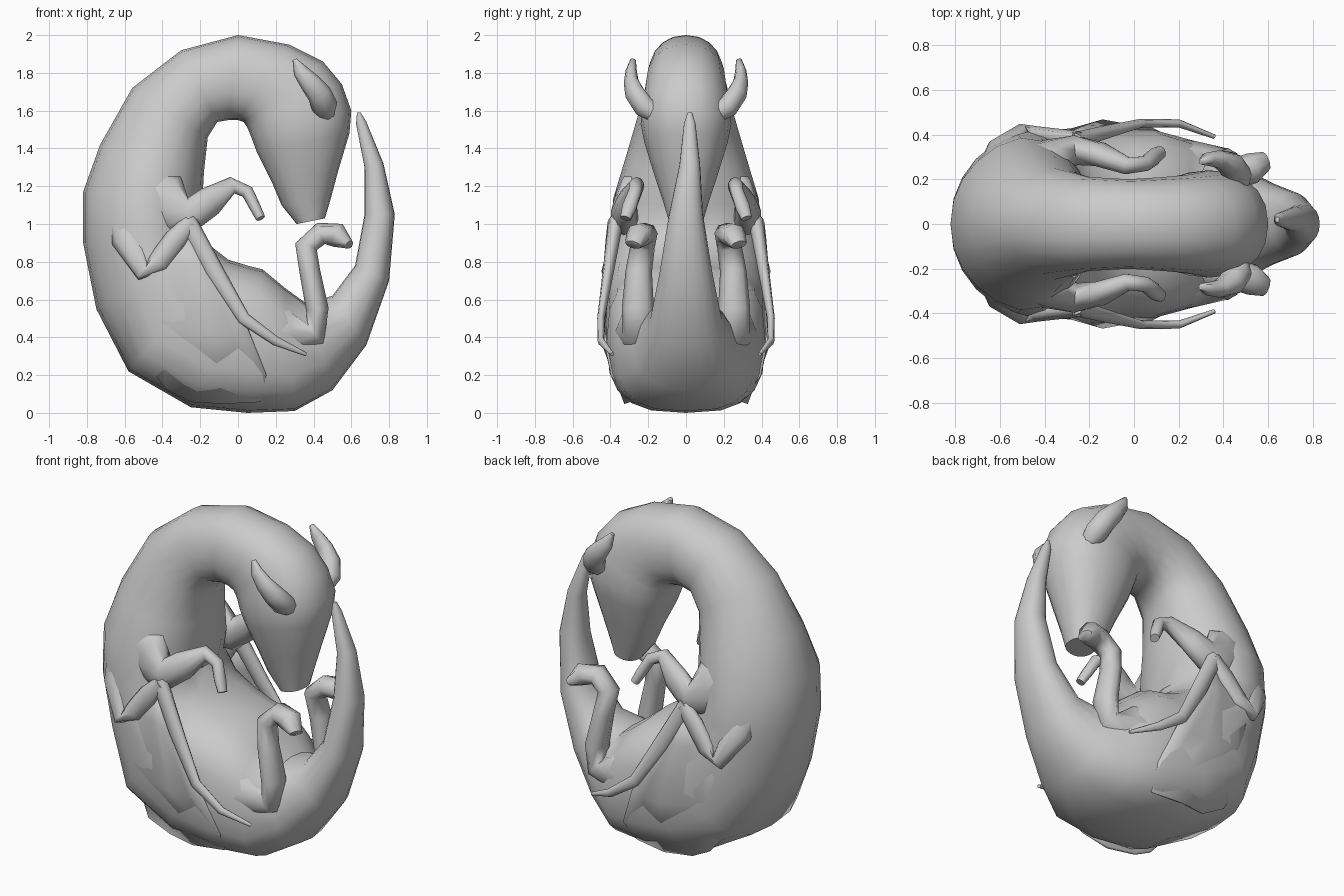
import bpy, bmesh
from math import sin, cos, pi, copysign
from mathutils import Vector as V


def finish(name, bm, angle=50, mirror=True):
    bmesh.ops.recalc_face_normals(bm, faces=bm.faces)
    me = bpy.data.meshes.new(name)
    bm.to_mesh(me)
    bm.free()
    ob = bpy.data.objects.new(name, me)
    bpy.context.collection.objects.link(ob)
    if mirror:
        m = ob.modifiers.new("Mirror", 'MIRROR')
        m.use_axis = (False, True, False)
        m.use_mirror_merge = False
    for o in bpy.context.selected_objects:
        o.select_set(False)
    bpy.context.view_layer.objects.active = ob
    ob.select_set(True)
    bpy.ops.object.shade_smooth_by_angle(angle=angle * pi / 180)
    return ob


def skin(bm, rings):
    """Bridge equal rings of points and cap both ends."""
    rs = [[bm.verts.new(p) for p in r] for r in rings]
    n = len(rs[0])
    for a, b in zip(rs, rs[1:]):
        for i in range(n):
            j = (i + 1) % n
            bm.faces.new((a[i], a[j], b[j], b[i]))
    bm.faces.new(rs[0])
    bm.faces.new(rs[-1])


def limb(name, pts, n=8):
    """Tapered tube; each point is x, y, z, in-plane radius, sideways radius."""
    bm = bmesh.new()
    rings = []
    P = [V(p[:3]) for p in pts]
    for k, p in enumerate(pts):
        d = (P[min(k + 1, len(P) - 1)] - P[max(k - 1, 0)]).normalized()
        u = d.cross(V((0, 1, 0))).normalized()
        v = d.cross(u)
        rings.append([P[k] + u * p[3] * cos(2 * pi * i / n) + v * p[4] * sin(2 * pi * i / n)
                      for i in range(n)])
    skin(bm, rings)
    return finish(name, bm, 70)


def spow(t, e):
    return copysign(abs(t) ** e, t)


# Curled body from nose to tail tip: outer x, z, inner x, z, half width
sections = [
    (.46, 1.03, .31, 1.0, .09), (.49, 1.13, .23, 1.10, .12), (.53, 1.28, .18, 1.22, .165),
    (.59, 1.48, .10, 1.38, .22), (.60, 1.60, .07, 1.46, .24), (.55, 1.74, .05, 1.51, .23),
    (.45, 1.86, .03, 1.54, .22), (.27, 1.95, .0, 1.55, .21), (0, 2.0, -.05, 1.55, .20),
    (-.3, 1.92, -.11, 1.54, .21), (-.56, 1.72, -.16, 1.46, .25), (-.73, 1.42, -.18, 1.28, .32),
    (-.82, 1.17, -.19, 1.10, .385), (-.82, .9, -.22, .98, .40), (-.75, .55, -.14, .88, .42),
    (-.58, .22, -.05, .81, .425), (-.25, .03, .05, .78, .42), (.05, .0, .13, .76, .42),
    (.3, .01, .25, .66, .37), (.5, .12, .36, .58, .28), (.68, .36, .5, .62, .19),
    (.80, .7, .62, .78, .14), (.83, 1.05, .67, 1.05, .09), (.77, 1.32, .67, 1.3, .055),
    (.68, 1.54, .625, 1.53, .03), (.65, 1.59, .63, 1.59, .012)]
N = 20
rings = []
for k, (ox, oz, ix, iz, w) in enumerate(sections):
    c, h = V(((ox + ix) / 2, 0, (oz + iz) / 2)), V(((ox - ix) / 2, 0, (oz - iz) / 2))
    e = .7 if 15 <= k <= 18 else .9            # broad, flattened rump
    keel = .2 if 10 <= k <= 14 else 0          # narrower along the spine
    ring = []
    for i in range(N):
        t = 2 * pi * i / N
        y = w * spow(sin(t), e) * (1 - keel * max(0, cos(t)))
        ring.append(c + h * spow(cos(t), e) + V((0, y + (.02 if k > 22 else 0), 0)))
    rings.append(ring)
bm = bmesh.new()
skin(bm, rings)
finish("body", bm, mirror=False)

# Ears
limb("ear", [(.47, .15, 1.58, .04, .05), (.46, .22, 1.62, .07, .06), (.43, .27, 1.69, .065, .055),
             (.38, .29, 1.75, .055, .04), (.33, .29, 1.81, .04, .03), (.30, .28, 1.87, .012, .015)])

# Forelegs with shoulder
limb("foreleg", [(-.62, .16, 1.22, .08, .06), (-.50, .24, 1.17, .16, .11), (-.38, .29, 1.11, .16, .09),
                 (-.26, .33, 1.04, .10, .07), (-.15, .31, 1.12, .08, .055), (-.03, .26, 1.205, .045, .04),
                 (.05, .27, 1.17, .035, .035), (.09, .30, 1.09, .03, .04), (.12, .32, 1.03, .025, .03)], 10)

# Hind legs with thigh
limb("hind_leg", [(-.05, .20, .40, .15, .10), (.12, .25, .42, .20, .14), (.28, .25, .44, .13, .12),
                  (.41, .255, .42, .07, .085), (.42, .255, .55, .06, .085), (.38, .25, .75, .055, .07),
                  (.36, .23, .88, .06, .065), (.44, .22, .95, .06, .07), (.53, .25, .94, .065, .07),
                  (.59, .28, .89, .025, .045)])

# Folded wings: arm bones and leading finger
limb("wing_arm", [(-.64, .22, 1.12, .07, .05), (-.58, .33, .92, .09, .06), (-.50, .41, .74, .045, .04),
                  (-.42, .40, .80, .06, .035), (-.33, .39, .92, .06, .035), (-.25, .38, 1.01, .045, .035)])
limb("wing_finger", [(-.27, .37, 1.02, .05, .04), (-.13, .41, .76, .05, .03), (.03, .45, .50, .035, .02),
                     (.2, .45, .38, .025, .018), (.36, .39, .31, .01, .01)])

# Wing membrane: pleated fan from the wrist, each row runs along one finger
folds = [[(-.5, .39, .76), (-.54, .31, .55), (-.48, .25, .26)],
         [(-.40, .40, .80), (-.40, .41, .48), (-.38, .31, .13)],
         [(-.30, .40, .78), (-.28, .42, .42), (-.25, .29, .06)],
         [(-.23, .43, .78), (-.14, .46, .42), (-.08, .32, .05)],
         [(-.19, .41, .77), (-.03, .44, .42), (.12, .29, .06)],
         [(-.14, .41, .76), (.03, .45, .50), (.15, .39, .2)]]
bm = bmesh.new()
wrist = V((-.27, .37, 1.0))
rows = [[bm.verts.new(p) for p in r] for r in folds]
tip = bm.verts.new(wrist)
for a, b in zip(rows, rows[1:]):
    bm.faces.new((tip, a[0], b[0]))
    for k in range(2):
        bm.faces.new((a[k], a[k + 1], b[k + 1], b[k]))
wing = finish("wing_membrane", bm, 60)
s = wing.modifiers.new("Thickness", 'SOLIDIFY')
s.thickness = .015
s.offset = 0
